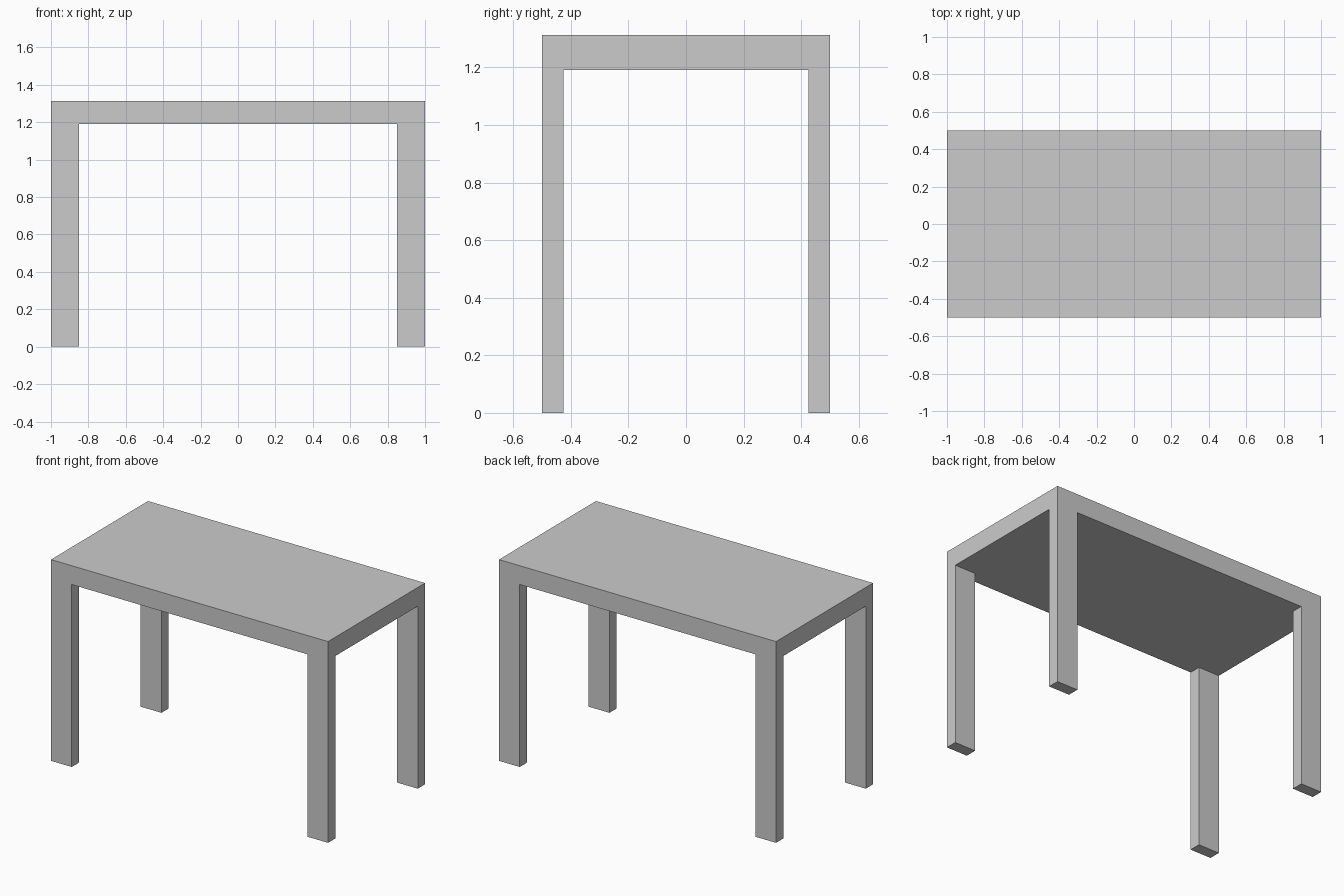
import bpy, bmesh
from mathutils import Matrix, Vector

if "Cube" in bpy.data.objects:
    bpy.data.objects.remove(bpy.data.objects["Cube"])

HALF_X, HALF_Y = 1.0, 0.5
LEG_X, LEG_Y = 0.15, 0.075
UNDERSIDE, TOP = 1.19, 1.313

bm = bmesh.new()

# Table top slab
bmesh.ops.create_cube(bm, size=1, matrix=Matrix.Translation((0, 0, (TOP + UNDERSIDE) / 2))
                      @ Matrix.Diagonal((2 * HALF_X, 2 * HALF_Y, TOP - UNDERSIDE, 1)))

# Cut the slab along the inner sides of the legs
inner_x, inner_y = HALF_X - LEG_X, HALF_Y - LEG_Y
for s in (-1, 1):
    for co, no in (((s * inner_x, 0, 0), (1, 0, 0)), ((0, s * inner_y, 0), (0, 1, 0))):
        bmesh.ops.bisect_plane(bm, geom=bm.verts[:] + bm.edges[:] + bm.faces[:],
                               plane_co=co, plane_no=no)

# Legs: pull the four underside corners down to the floor
bm.normal_update()
corners = []
for f in bm.faces:
    c = f.calc_center_median()
    if f.normal.z < -0.9 and abs(c.x) > inner_x and abs(c.y) > inner_y:
        corners.append(f)
feet = bmesh.ops.extrude_discrete_faces(bm, faces=corners)["faces"]
for f in feet:
    bmesh.ops.translate(bm, verts=f.verts[:], vec=Vector((0, 0, -UNDERSIDE)))

bmesh.ops.recalc_face_normals(bm, faces=bm.faces[:])
mesh = bpy.data.meshes.new("table")
bm.to_mesh(mesh)
bm.free()
bpy.context.collection.objects.link(bpy.data.objects.new("table", mesh))
